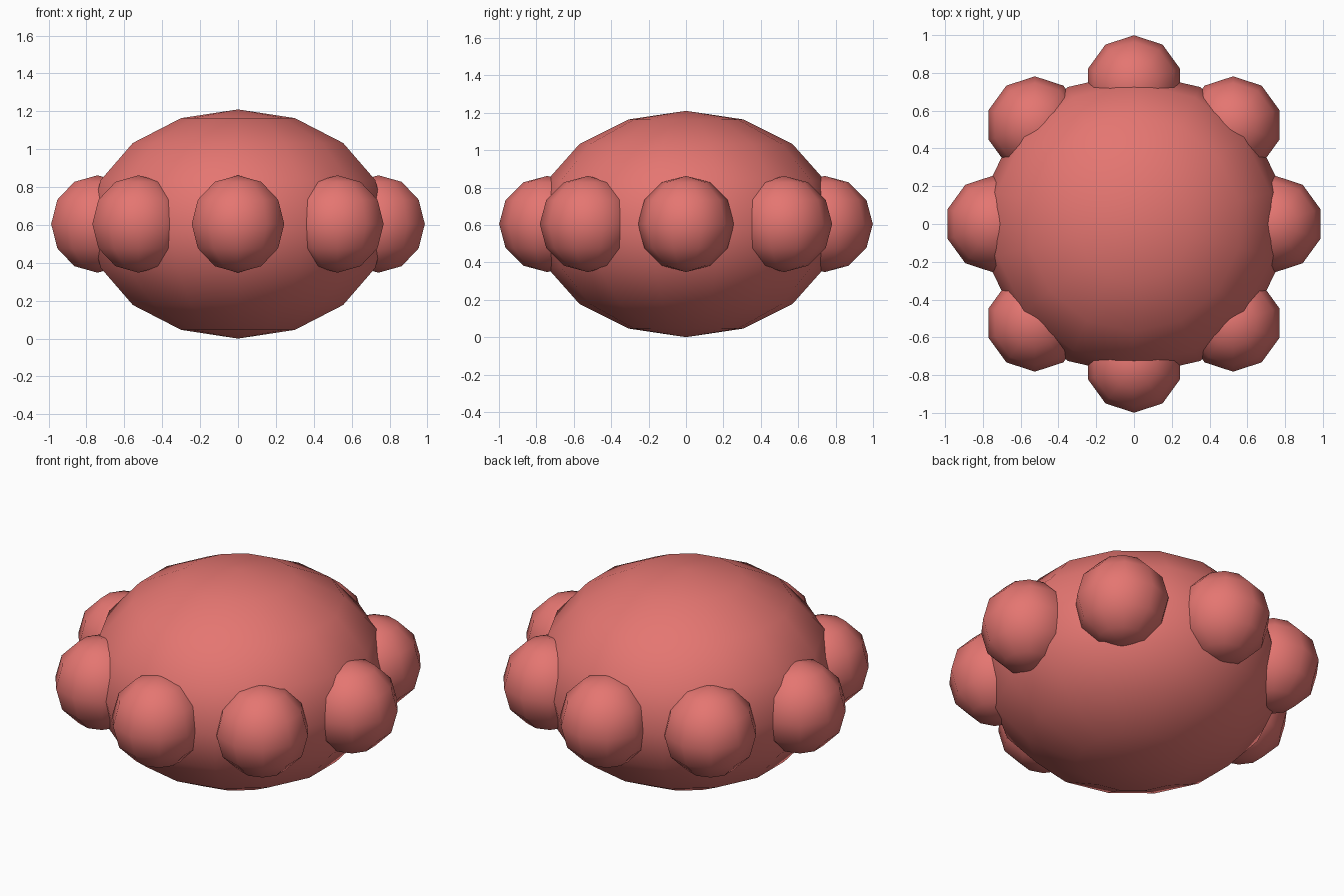
import bpy
import bmesh
from math import cos, sin, pi
from mathutils import Matrix, Vector

default = bpy.data.objects.get("Cube")
if default:
    bpy.data.objects.remove(default, do_unlink=True)

BODY_RADIUS, BODY_HALF_HEIGHT = 0.805, 0.605
KNOB_RADIUS, KNOB_ORBIT, KNOB_COUNT = 0.257, 0.742, 8

# One coral red for everything
coral = bpy.data.materials.new("coral_red")
coral.use_nodes = True
colour = (0.78, 0.18, 0.165, 1)
coral.diffuse_color = colour
coral.node_tree.nodes["Principled BSDF"].inputs["Base Color"].default_value = colour


def ellipsoid(name, segments, rings, size, centre):
    """Smooth low-poly ball with a vertex column facing +y."""
    bm = bmesh.new()
    matrix = Matrix.Translation(centre) @ Matrix.Diagonal((*size, 1))
    bmesh.ops.create_uvsphere(bm, u_segments=segments, v_segments=rings,
                              radius=1, matrix=matrix)
    for face in bm.faces:
        face.smooth = True
    mesh = bpy.data.meshes.new(name)
    bm.to_mesh(mesh)
    bm.free()
    mesh.materials.append(coral)
    obj = bpy.data.objects.new(name, mesh)
    bpy.context.collection.objects.link(obj)
    return obj


# Flattened central body
ellipsoid("body", 14, 8, (BODY_RADIUS, BODY_RADIUS, BODY_HALF_HEIGHT),
          Vector((0, 0, BODY_HALF_HEIGHT)))

# Ring of knobs around the equator, all keeping the same orientation
for i in range(KNOB_COUNT):
    angle = 2 * pi * i / KNOB_COUNT
    centre = Vector((KNOB_ORBIT * cos(angle), KNOB_ORBIT * sin(angle),
                     BODY_HALF_HEIGHT))
    ellipsoid(f"knob_{i + 1}", 10, 6, (KNOB_RADIUS,) * 3, centre)
